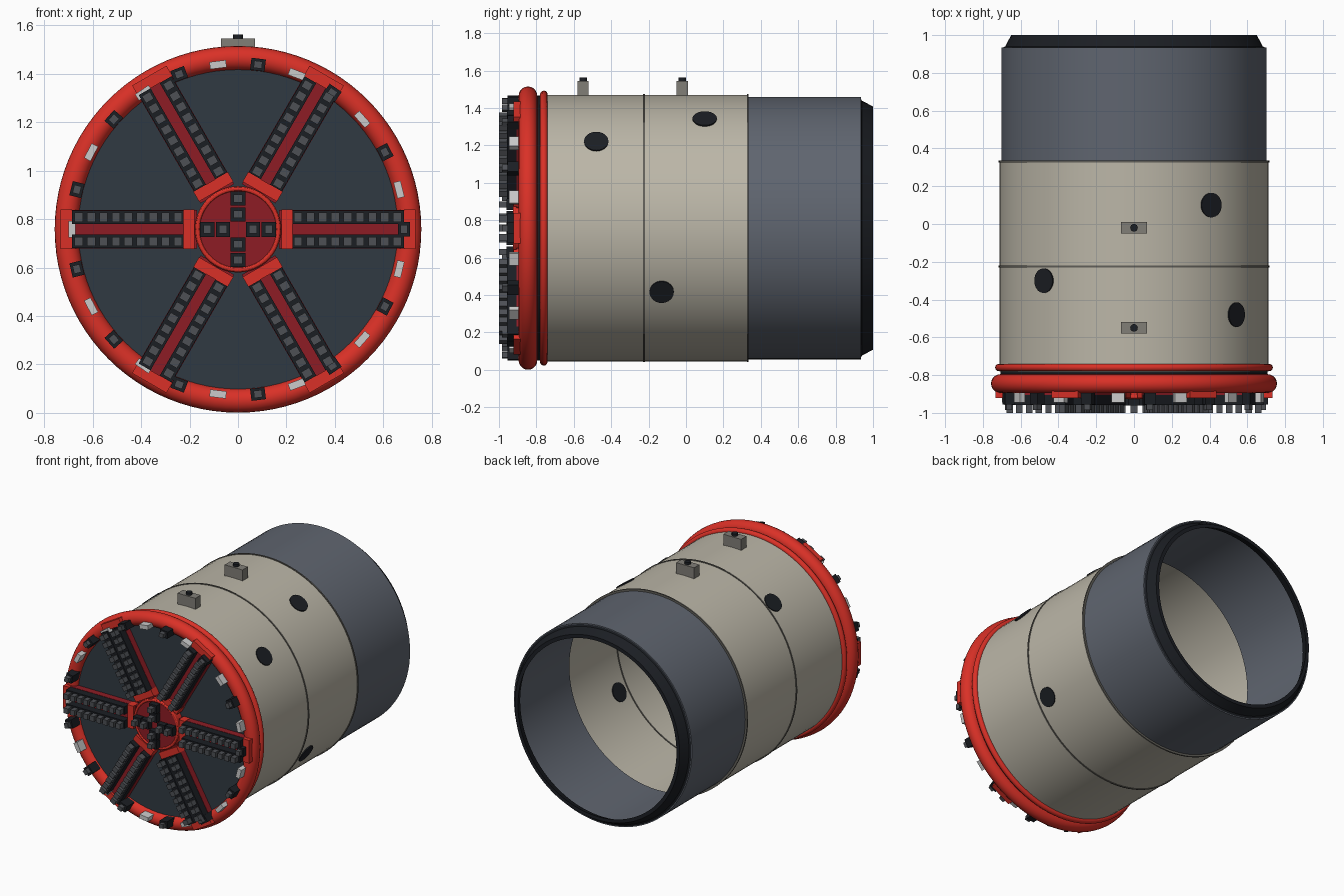
import bpy, bmesh
from math import pi, cos, sin, radians
from mathutils import Matrix

if "Cube" in bpy.data.objects:
    bpy.data.objects.remove(bpy.data.objects["Cube"])

CZ = 0.758   # height of the machine axis
SEG = 96


def material(name, rgb):
    m = bpy.data.materials.new(name)
    m.diffuse_color = (*rgb, 1)
    m.use_nodes = True
    m.node_tree.nodes["Principled BSDF"].inputs["Base Color"].default_value = m.diffuse_color
    return m


RED = material("red_paint", (0.70, 0.03, 0.02))
DARK_RED = material("dark_red_paint", (0.27, 0.012, 0.018))
BEIGE = material("beige_paint", (0.50, 0.47, 0.39))
SEAM = material("seam_grey", (0.12, 0.115, 0.10))
LUG = material("lug_grey", (0.22, 0.21, 0.185))
GREY = material("tail_grey", (0.115, 0.13, 0.16))
SLATE = material("slate", (0.03, 0.042, 0.055))
BLACK = material("black_steel", (0.011, 0.013, 0.017))
TOOTH = material("tooth_steel", (0.075, 0.08, 0.09))
LIGHT = material("light_steel", (0.62, 0.62, 0.64))


def finish(bm, name, mat):
    bmesh.ops.recalc_face_normals(bm, faces=bm.faces)
    me = bpy.data.meshes.new(name)
    bm.to_mesh(me)
    bm.free()
    me.materials.append(mat)
    me.shade_smooth()
    me.set_sharp_from_angle(angle=radians(30))
    ob = bpy.data.objects.new(name, me)
    bpy.context.collection.objects.link(ob)
    return ob


def lathe(name, profile, mat, closed=True):
    """Revolve (radius, y) points around the machine axis."""
    bm = bmesh.new()
    rings = [[bm.verts.new((r * cos(2 * pi * i / SEG), y, CZ + r * sin(2 * pi * i / SEG)))
              for i in range(SEG)] for r, y in profile]
    pairs = list(zip(rings, rings[1:])) + ([(rings[-1], rings[0])] if closed else [])
    for a, b in pairs:
        for i in range(SEG):
            j = (i + 1) % SEG
            bm.faces.new((a[i], a[j], b[j], b[i]))
    bmesh.ops.remove_doubles(bm, verts=bm.verts, dist=1e-5)
    return finish(bm, name, mat)


def disc(name, r, y0, y1, mat):
    return lathe(name, [(0, y0), (r, y0), (r, y1), (0, y1)], mat, closed=False)


def torus(name, major, minor, y, mat, n=20):
    return lathe(name, [(major + minor * cos(2 * pi * k / n), y + minor * sin(2 * pi * k / n))
                        for k in range(n)], mat)


def frame(deg):
    """Local x = radial, y = along the axis, z = tangential."""
    return Matrix.Translation((0, 0, CZ)) @ Matrix.Rotation(-radians(deg), 4, 'Y')


def boxes(name, items, mat):
    """items: (angle, (r0, r1), (y0, y1), (t0, t1))"""
    bm = bmesh.new()
    for deg, r, y, t in items:
        spans = (r, y, t)
        mid = [(s[0] + s[1]) / 2 for s in spans]
        size = [s[1] - s[0] for s in spans]
        bmesh.ops.create_cube(bm, size=1, matrix=frame(deg) @ Matrix.Translation(mid)
                              @ Matrix.Diagonal((*size, 1)))
    return finish(bm, name, mat)


def studs(name, items, radius, r0, r1, mat):
    """Radial cylinders; items: (angle, y)"""
    bm = bmesh.new()
    for deg, y in items:
        bmesh.ops.create_cone(bm, cap_ends=True, segments=32, radius1=radius, radius2=radius,
                              depth=r1 - r0, matrix=frame(deg)
                              @ Matrix.Translation(((r0 + r1) / 2, y, 0))
                              @ Matrix.Rotation(pi / 2, 4, 'Y'))
    return finish(bm, name, mat)


# Shield body, tail and rear lip
lathe("shield_shell", [(0.712, -0.78), (0.712, 0.33), (0.706, 0.33), (0.706, -0.78)], BEIGE)
lathe("tail_shell", [(0.702, 0.32), (0.702, 0.935), (0.696, 0.935), (0.696, 0.32)], GREY)
lathe("tail_lip", [(0.698, 0.932), (0.682, 0.94), (0.65, 1.0), (0.625, 1.0), (0.655, 0.932)], BLACK)
for label, y in (("front", -0.225), ("rear", 0.33)):
    lathe(label + "_seam", [(0.717, y - 0.005), (0.717, y + 0.005),
                            (0.702, y + 0.005), (0.702, y - 0.005)], SEAM)

# Grouting ports through the shell
studs("shell_ports", [(40.5, -0.48), (55, 0.10), (-28.6, -0.13), (132, -0.30)],
      0.065, 0.699, 0.717, BLACK)

# Lifting lugs on top
lug_y = (-0.55, -0.02)
boxes("lifting_lugs", [(90, (0.70, 0.787), (y - 0.03, y + 0.03), (-0.07, 0.07)) for y in lug_y], LUG)
studs("lug_bolts", [(90, y) for y in lug_y], 0.02, 0.78, 0.805, BLACK)

# Cutter head rings and face
torus("cutter_head_ring", 0.707, 0.05, -0.845, RED)
torus("rear_ring", 0.715, 0.02, -0.76, RED, 14)
lathe("head_neck", [(0.708, -0.84), (0.708, -0.775), (0.69, -0.775), (0.69, -0.84)], BLACK)
disc("cutter_face", 0.69, -0.86, -0.80, SLATE)

# Six spokes: web, red end blocks, tool rails and teeth
spokes = range(0, 360, 60)
sides = (-1, 1)
boxes("spoke_webs", [(a, (0.17, 0.73), (-0.905, -0.85), (-0.08, 0.08)) for a in spokes], DARK_RED)
boxes("spoke_end_blocks", [(a, r, (-0.922, -0.86), (-0.082, 0.082)) for a in spokes
                           for r in ((0.18, 0.226), (0.685, 0.733))], RED)
boxes("spoke_rails", [(a, (0.226, 0.685), (-0.957, -0.88),
                       (s * 0.05 - 0.028, s * 0.05 + 0.028)) for a in spokes for s in sides], BLACK)
boxes("spoke_teeth", [(a, (r - 0.017, r + 0.017), (-1.0, -0.95), (s * 0.05 - 0.019, s * 0.05 + 0.019))
                      for a in spokes for s in sides
                      for r in [0.248 + 0.0512 * k for k in range(9)]], TOOTH)

# Rim cutters alternating with light wear plates
step = 360 / 13
boxes("rim_cutter_blocks", [(k * step, (0.66, 0.71), (-0.955, -0.87), (-0.03, 0.03))
                            for k in range(13)], BLACK)
boxes("rim_cutter_teeth", [(k * step, (0.67, 0.70), (-0.985, -0.95), (-0.017, 0.017))
                           for k in range(13)], TOOTH)
boxes("wear_plates", [((k + 0.5) * step, (0.67, 0.70), (-0.945, -0.88), (-0.034, 0.034))
                      for k in range(13)], LIGHT)

# Central hub with a cross of cutters
disc("hub", 0.175, -0.915, -0.85, RED)
torus("hub_rim", 0.167, 0.011, -0.915, RED, 12)
disc("hub_plate", 0.158, -0.921, -0.90, DARK_RED)
hub_spots = [(a, r) for a in range(0, 360, 90) for r in (0.062, 0.127)]
boxes("hub_cutter_blocks", [(a, (r - 0.029, r + 0.029), (-0.96, -0.91), (-0.031, 0.031))
                            for a, r in hub_spots], BLACK)
boxes("hub_cutter_teeth", [(a, (r - 0.016, r + 0.016), (-1.0, -0.95), (-0.018, 0.018))
                           for a, r in hub_spots], TOOTH)
